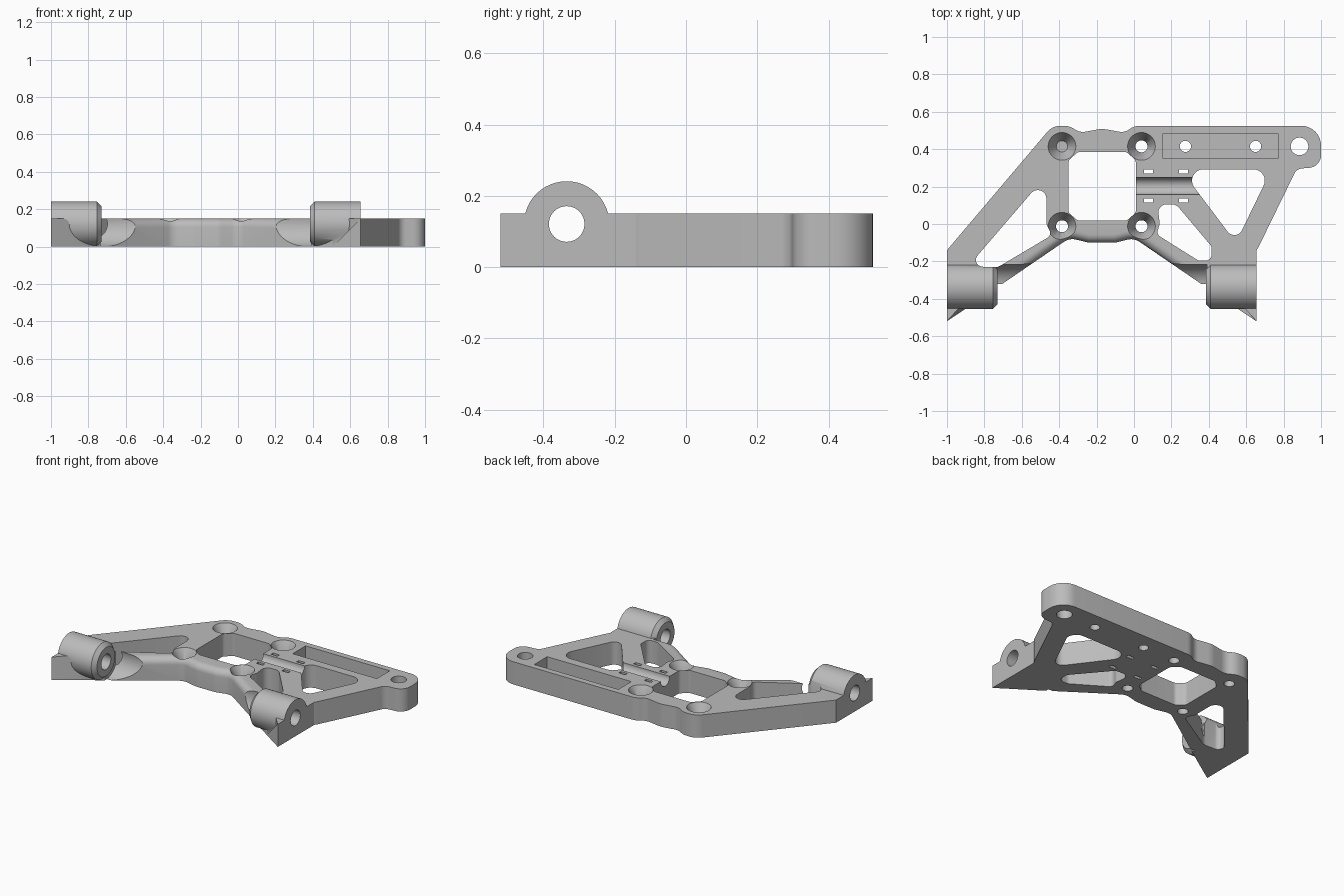
import bpy, bmesh, math
from mathutils import Vector, Matrix

if "Cube" in bpy.data.objects:
    bpy.data.objects.remove(bpy.data.objects["Cube"], do_unlink=True)

THICK = 0.15
AXIS_Y, AXIS_Z = -0.335, 0.121     # hinge axis

grey = bpy.data.materials.new("matte_grey")
grey.use_nodes = True
grey.diffuse_color = (0.5, 0.5, 0.5, 1)
grey.node_tree.nodes["Principled BSDF"].inputs["Base Color"].default_value = (0.5, 0.5, 0.5, 1)


def rounded(corners, steps=8):
    """Polygon from (x, y, radius) corners with filleted corners."""
    out = []
    n = len(corners)
    for i, (x, y, r) in enumerate(corners):
        p = Vector((x, y))
        a = Vector(corners[i - 1][:2]) - p
        b = Vector(corners[(i + 1) % n][:2]) - p
        if r == 0:
            out.append(p)
            continue
        half = a.angle(b) / 2
        t = min(r / math.tan(half), 0.48 * a.length, 0.48 * b.length)
        r = t * math.tan(half)
        a.normalize()
        b.normalize()
        centre = p + (a + b).normalized() * (r / math.sin(half))
        start, end = p + a * t - centre, p + b * t - centre
        turn = start.angle_signed(end)
        for k in range(steps + 1):
            out.append(centre + Matrix.Rotation(-turn * k / steps, 2) @ start)
    return out


def finish(name, bm):
    bmesh.ops.recalc_face_normals(bm, faces=bm.faces)
    mesh = bpy.data.meshes.new(name)
    bm.to_mesh(mesh)
    bm.free()
    mesh.materials.append(grey)
    obj = bpy.data.objects.new(name, mesh)
    bpy.context.collection.objects.link(obj)
    return obj


def prism(name, points, z0, z1, edit=None):
    bm = bmesh.new()
    face = bm.faces.new([bm.verts.new((p[0], p[1], z0)) for p in points])
    ext = bmesh.ops.extrude_face_region(bm, geom=[face])
    verts = [g for g in ext["geom"] if isinstance(g, bmesh.types.BMVert)]
    bmesh.ops.translate(bm, verts=verts, vec=(0, 0, z1 - z0))
    bmesh.ops.recalc_face_normals(bm, faces=bm.faces)
    if edit:
        edit(bm)
    return finish(name, bm)


def box(name, x0, x1, y0, y1, z0, z1):
    return prism(name, [(x0, y0), (x1, y0), (x1, y1), (x0, y1)], z0, z1)


def cone(name, centre, r0, r1, depth, along_x=False, chamfer_x=None):
    """Cylinder or cone, r0 at the bottom, optionally with one chamfered end."""
    bm = bmesh.new()
    bmesh.ops.create_cone(bm, cap_ends=True, segments=48, radius1=r0, radius2=r1, depth=depth)
    if along_x:
        bmesh.ops.rotate(bm, verts=bm.verts, matrix=Matrix.Rotation(math.pi / 2, 3, 'Y'))
    bmesh.ops.translate(bm, verts=bm.verts, vec=centre)
    if chamfer_x is not None:
        rim = [e for e in bm.edges if all(abs(v.co.x - chamfer_x) < 1e-4 for v in e.verts)]
        bmesh.ops.bevel(bm, geom=rim, offset=0.025, segments=1, affect='EDGES')
    return finish(name, bm)


def combine(target, tool, operation='DIFFERENCE'):
    bpy.context.view_layer.objects.active = target
    mod = target.modifiers.new("combine", 'BOOLEAN')
    mod.object, mod.operation, mod.solver = tool, operation, 'EXACT'
    bpy.ops.object.modifier_apply(modifier=mod.name)
    bpy.data.objects.remove(tool, do_unlink=True)


def round_front(bm):
    edges = [e for e in bm.edges if all(
        v.co.z > THICK - 1e-4 and v.co.y < -0.06 and -0.86 < v.co.x < 0.51 for v in e.verts)]
    bmesh.ops.bevel(bm, geom=edges, offset=0.045, segments=6, profile=0.5, affect='EDGES')


# Base plate with scalloped front and rear edges
outline = [
    (-1, -0.52, 0), (-1, -0.14, 0), (-0.436, 0.525, 0.11), (-0.345, 0.525, 0.1),
    (-0.29, 0.488, 0.08), (-0.17, 0.51, 0.15), (-0.05, 0.488, 0.08), (0, 0.525, 0.1),
    (1, 0.525, 0.11), (1, 0.305, 0.1), (0.87, 0.295, 0.05), (0.665, -0.125, 0),
    (0.655, -0.14, 0), (0.655, -0.52, 0), (0.505, -0.42, 0), (0, -0.075, 0.08),
    (-0.1, -0.1, 0.1), (-0.24, -0.1, 0.1), (-0.345, -0.075, 0.08), (-0.85, -0.42, 0)]
plate = prism("suspension_plate", rounded(outline), 0, THICK, round_front)

# Clearance scoops beside the hinge barrels
for x0, x1 in ((-0.735, -0.45), (0.1, 0.39)):
    combine(plate, cone("scoop", ((x0 + x1) / 2, AXIS_Y, AXIS_Z), 0.122, 0.122, x1 - x0, True))

# Hinge barrels, chamfered on their inner ends
for x0, x1, inner in ((-1, -0.73, -0.73), (0.385, 0.655, 0.385)):
    barrel = cone("barrel", ((x0 + x1) / 2, AXIS_Y, AXIS_Z), 0.12, 0.12, x1 - x0, True, inner)
    combine(plate, barrel, 'UNION')
    combine(plate, cone("bore", ((x0 + x1) / 2, AXIS_Y, AXIS_Z), 0.05, 0.05, 0.32, True))

# Lightening windows
windows = [
    [(-0.35, 0.06, 0.03), (-0.3, 0.018, 0.03), (-0.04, 0.018, 0.03), (0.01, 0.06, 0.03),
     (0.01, 0.34, 0.03), (-0.04, 0.385, 0.03), (-0.3, 0.385, 0.03), (-0.35, 0.34, 0.03)],
    [(-0.468, 0.26, 0.066), (-0.468, 0, 0.03), (-0.44, -0.06, 0.03),
     (-0.73, -0.232, 0.06), (-0.885, -0.225, 0.06)],
    [(0.125, 0.105, 0.07), (0.225, 0.105, 0.05), (0.415, -0.12, 0.03), (0.415, -0.196, 0.04),
     (0.345, -0.196, 0.04), (0.12, -0.055, 0.03), (0.138, 0, 0.03)],
    [(0.25, 0.292, 0.06), (0.735, 0.292, 0.06), (0.545, -0.1, 0.045)]]
for corners in windows:
    combine(plate, prism("window", rounded(corners), -0.1, 0.3))

# Countersunk screw holes at the four bosses
for x in (-0.385, 0.04):
    for y in (-0.012, 0.415):
        combine(plate, cone("screw_hole", (x, y, 0.1), 0.032, 0.032, 0.4))
        combine(plate, cone("countersink", (x, y, 0.12), 0.03, 0.085, 0.1))

# Mounting pocket with two holes, and the corner pivot hole
combine(plate, box("pocket", 0.155, 0.77, 0.35, 0.485, 0.05, 0.3))
for x, r in ((0.275, 0.03), (0.65, 0.03), (0.885, 0.047)):
    combine(plate, cone("hole", (x, 0.415, 0.1), r, r, 0.4))

# Cable groove with tie slots on both sides
combine(plate, cone("groove", (0.17, 0.203, 0.148), 0.046, 0.046, 0.38, True))
for x in (0.077, 0.264):
    for y in (0.125, 0.28):
        combine(plate, box("tie_slot", x - 0.024, x + 0.024, y - 0.011, y + 0.011, -0.1, 0.3))

# Smooth curved walls, keep sharp rims
bpy.ops.object.select_all(action='DESELECT')
plate.select_set(True)
bpy.context.view_layer.objects.active = plate
bpy.ops.object.shade_smooth_by_angle(angle=math.radians(30))
